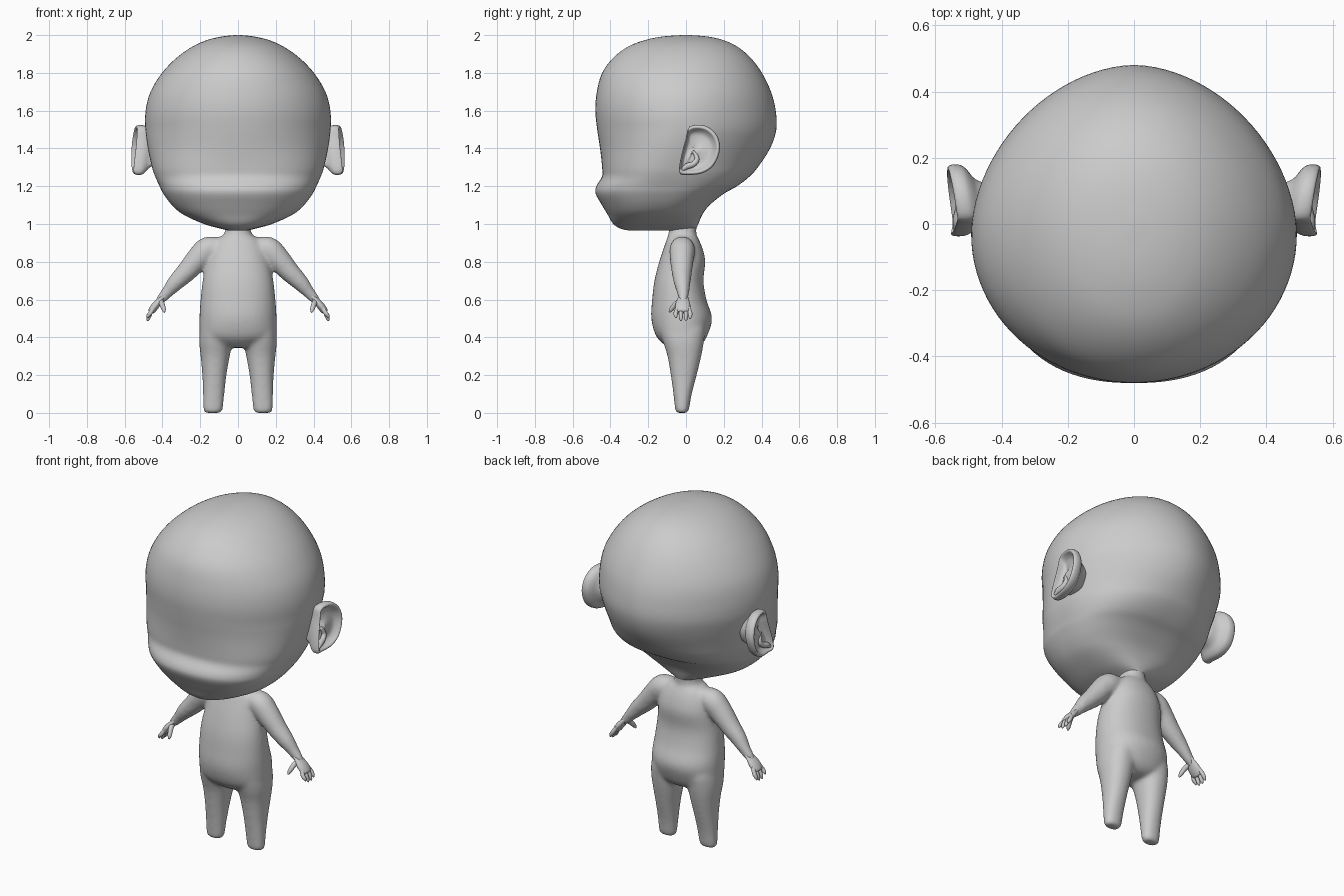
import bpy, bmesh, math
from mathutils import Vector

old = bpy.data.objects.get("Cube")
if old:
    bpy.data.objects.remove(old, do_unlink=True)

clay = bpy.data.materials.new("light grey clay")
clay.use_nodes = True
grey = (0.6, 0.6, 0.6, 1)
clay.diffuse_color = grey
clay.node_tree.nodes["Principled BSDF"].inputs["Base Color"].default_value = grey


def spline(rows, steps, closed=False):
    """Catmull-Rom curve through rows of any width."""
    n, out = len(rows), []
    for i in range(n if closed else n - 1):
        idx = [i - 1, i, i + 1, i + 2]
        a, b, c, d = [rows[k % n] if closed else rows[min(max(k, 0), n - 1)] for k in idx]
        for s in range(steps):
            t = s / steps
            out.append([q + t / 2 * (r - p + t * (2 * p - 5 * q + 4 * r - w + t * (3 * (q - r) + w - p)))
                        for p, q, r, w in zip(a, b, c, d)])
    if not closed:
        out.append(list(rows[-1]))
    return out


def skin(bm, rings):
    """Bridge equal rings of points and cap both ends."""
    loops = [[bm.verts.new(p) for p in ring] for ring in rings]
    n = len(loops[0])
    for lo, hi in zip(loops, loops[1:]):
        for i in range(n):
            j = (i + 1) % n
            bm.faces.new((lo[i], lo[j], hi[j], hi[i]))
    bm.faces.new(loops[0][::-1])
    bm.faces.new(loops[-1])


def section(z, half, front, back, cx=0, widest=None, nf=2.2, nb=2.2, count=64):
    """Horizontal rounded section with separate front and back curves."""
    cy = (front + back) / 2 if widest is None else widest
    pts = []
    for i in range(count):
        a = 2 * math.pi * i / count
        c, s = math.cos(a), math.sin(a)
        depth, n = (back - cy, nb) if s > 0 else (cy - front, nf)
        r = (abs(c) ** n + abs(s) ** n) ** (-1 / n)
        pts.append((cx + half * r * c, cy + depth * r * s, z))
    return pts


def tube(bm, path, steps=5, side=1, flat=1, count=20):
    """Tapered limb along x, y, z, radius; flat squashes its thickness."""
    pts = spline(path, steps)
    rings = []
    for i, (x, y, z, r) in enumerate(pts):
        tan = Vector(pts[min(i + 1, len(pts) - 1)][:3]) - Vector(pts[max(i - 1, 0)][:3])
        tan.normalize()
        wide = Vector((0, 1, 0))
        wide = (wide - tan * wide.dot(tan)).normalized()
        thin = tan.cross(wide) * flat
        ring = []
        for k in range(count):
            a = 2 * math.pi * k / count
            p = Vector((x, y, z)) + r * (math.cos(a) * wide + math.sin(a) * thin)
            ring.append((p.x * side, p.y, p.z))
        rings.append(ring)
    skin(bm, rings)


def finish(bm, name, mirrored=False):
    bmesh.ops.recalc_face_normals(bm, faces=bm.faces)
    for f in bm.faces:
        f.smooth = True
    mesh = bpy.data.meshes.new(name)
    bm.to_mesh(mesh)
    bm.free()
    mesh.materials.append(clay)
    ob = bpy.data.objects.new(name, mesh)
    bpy.context.collection.objects.link(ob)
    if mirrored:
        ob.modifiers.new("mirror", "MIRROR").use_mirror_merge = False
    return ob


# Head: height, half width, front, back
HEAD = [
    (.965, .05, -.30, .04), (.975, .09, -.345, .053), (1.0, .18, -.385, .065),
    (1.05, .29, -.415, .087), (1.1, .35, -.445, .125), (1.16, .395, -.478, .2),
    (1.2, .415, -.475, .27), (1.25, .438, -.445, .335), (1.3, .455, -.444, .38),
    (1.4, .477, -.455, .445), (1.5, .49, -.47, .478), (1.6, .489, -.48, .475),
    (1.7, .463, -.472, .45), (1.8, .402, -.444, .402), (1.88, .325, -.385, .342),
    (1.94, .24, -.305, .27), (1.975, .16, -.212, .193), (1.993, .083, -.12, .11),
    (2.0, .015, -.02, .02)]
bm = bmesh.new()
rings = []
for z, half, front, back in spline(HEAD, 4):
    low = min(max((1.5 - z) / .5, 0), 1)
    widest = -.03 - .15 * low
    if z > 1.8:
        widest *= (2 - z) / .2
    # cheeks and jaw are squarer than the round skull
    cheek = math.exp(-(max(z - 1.25, 0) / .12) ** 2)
    jaw = math.exp(-((z - 1.12) / .15) ** 2)
    crown = min(max((z - 1.6) / .3, 0), 1)
    rings.append(section(z, half, front, back, 0, widest,
                         2.02 + .3 * cheek, 1.83 + .8 * jaw + .14 * crown, 96))
skin(bm, rings)
finish(bm, "head")

# Body: torso with neck, legs and arms fused into one skin
TORSO = [
    (.345, .06, -.09, .05), (.365, .14, -.12, .085), (.41, .198, -.16, .113),
    (.5, .204, -.184, .138), (.6, .198, -.179, .108), (.7, .187, -.167, .092),
    (.8, .168, -.142, .102), (.87, .146, -.119, .088), (.92, .115, -.102, .067),
    (.95, .072, -.092, .054), (1.04, .06, -.087, .062)]
LEG = [
    (0, .042, -.05, .008), (.012, .051, -.057, .015), (.1, .057, -.067, .031),
    (.2, .064, -.081, .057), (.3, .077, -.098, .081), (.38, .088, -.122, .095),
    (.46, .084, -.135, .1), (.56, .06, -.1, .06)]
ARM = [
    (.1, -.02, .875, .056), (.16, -.02, .865, .068), (.21, -.022, .818, .064),
    (.27, -.022, .75, .055), (.33, -.02, .69, .045), (.375, -.015, .638, .033),
    (.405, -.015, .605, .027), (.435, -.016, .57, .015)]
bm = bmesh.new()
skin(bm, [section(*row) for row in spline(TORSO, 4)])
for side in (1, -1):
    skin(bm, [section(*row, cx=side * (.133 - .04 * row[0])) for row in spline(LEG, 4)])
    tube(bm, ARM, side=side, count=32)
body = finish(bm, "body")
fuse = body.modifiers.new("fuse", "REMESH")
fuse.mode = "VOXEL"
fuse.voxel_size = .009
fuse.use_smooth_shade = True
soften = body.modifiers.new("soften", "SMOOTH")
soften.factor = .5
soften.iterations = 20

# Hands: flattened palm, four fingers and a thumb
bm = bmesh.new()
tube(bm, [(.37, -.013, .642, .018), (.4, -.015, .61, .028),
          (.435, -.017, .57, .04), (.458, -.016, .54, .036), (.464, -.016, .532, .02)], flat=.5)
for y, drop in ((-.054, .015), (-.027, 0), (0, 0), (.022, .01)):
    tube(bm, [(.446, y * .7 - .004, .56, .011), (.463, y, .53, .0115),
              (.475, y, .5 + drop, .0095), (.48, y, .487 + drop, .003)], count=12)
tube(bm, [(.41, -.025, .595, .014), (.402, -.055, .575, .014),
          (.393, -.078, .548, .011), (.39, -.088, .532, .004)], count=12)
finish(bm, "hands", True)

# Ears: cupped shell from a side outline, then an inner fold
OUTLINE = [(.02, 1.515), (.1, 1.52), (.16, 1.475), (.18, 1.4), (.15, 1.315),
           (.09, 1.27), (.01, 1.26), (-.034, 1.27), (-.03, 1.34), (-.002, 1.45)]
outline = spline(OUTLINE, 5, True)
bm = bmesh.new()
rings = []
for x, scale in spline([(.42, .56), (.465, .68), (.49, .88), (.508, .98), (.53, 1),
                        (.546, .96), (.547, .88), (.532, .8), (.515, .66), (.51, .4), (.51, .1)], 3):
    ring = []
    for y, z in outline:
        lean = .14 * (y - .07) - .06 * (z - 1.39) + 4 * max(0, .02 - y) ** 2
        ring.append((x + lean, .04 + (y - .04) * scale, 1.39 + (z - 1.39) * scale))
    rings.append(ring)
skin(bm, rings)
tube(bm, [(.536, -.02, 1.287, .008), (.532, .005, 1.305, .016), (.527, .04, 1.318, .015),
          (.522, .058, 1.345, .013), (.516, .042, 1.38, .009), (.512, .028, 1.375, .003)], count=12)
finish(bm, "ears", True)
